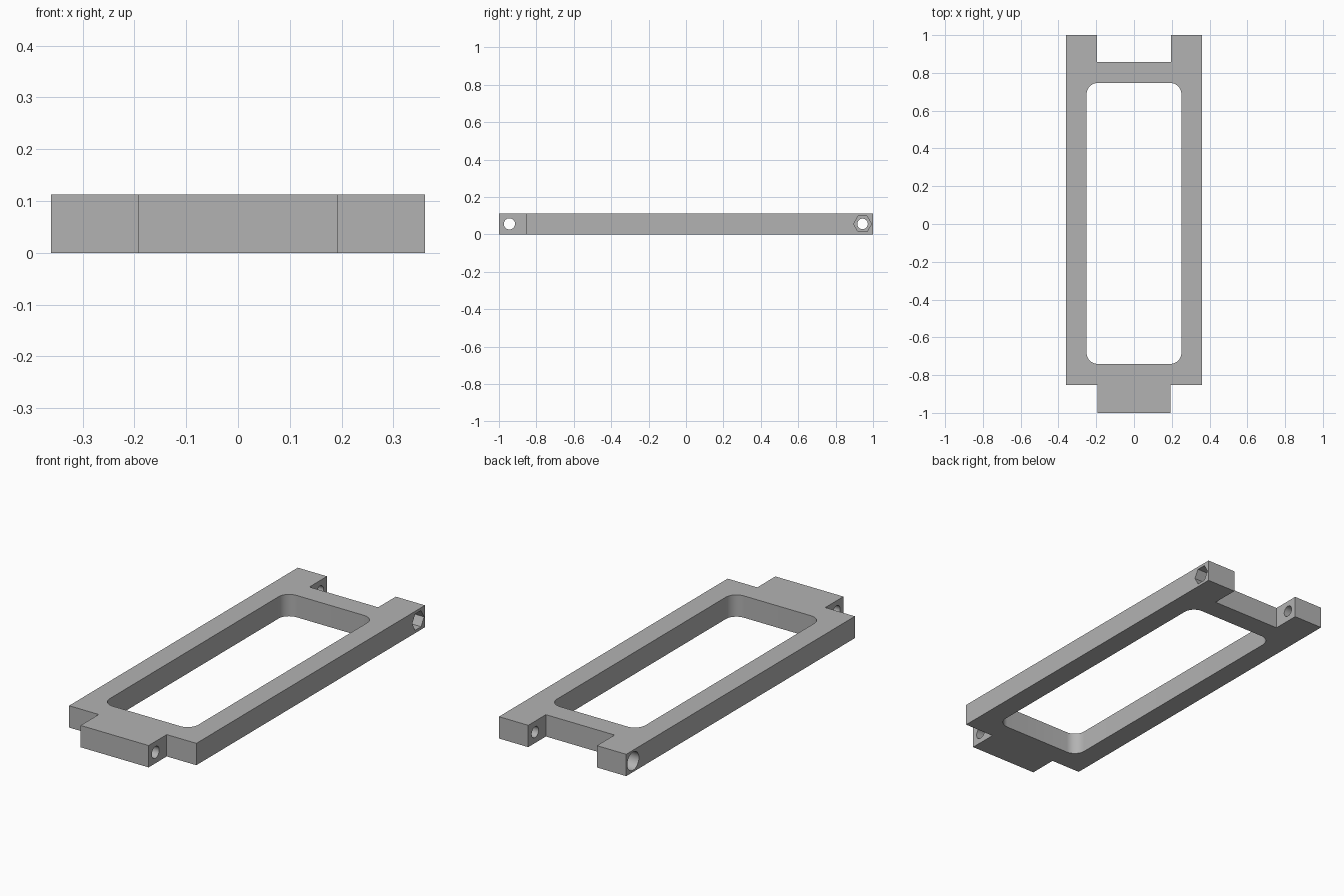
import bpy, bmesh, math
from mathutils import Matrix, Vector

if "Cube" in bpy.data.objects:
    bpy.data.objects.remove(bpy.data.objects["Cube"], do_unlink=True)

HALF_W, THICK, TONGUE = 0.361, 0.112, 0.193
PIN_Y, PIN_Z = 0.944, THICK / 2

grey = bpy.data.materials.new("plain grey")
grey.use_nodes = True
COLOUR = (0.45, 0.45, 0.45, 1)
grey.diffuse_color = COLOUR
grey.node_tree.nodes["Principled BSDF"].inputs["Base Color"].default_value = COLOUR


def add_object(name, bm):
    bmesh.ops.recalc_face_normals(bm, faces=bm.faces)
    mesh = bpy.data.meshes.new(name)
    bm.to_mesh(mesh)
    bm.free()
    mesh.materials.append(grey)
    obj = bpy.data.objects.new(name, mesh)
    bpy.context.collection.objects.link(obj)
    return obj


def prism(name, outline, z0, z1):
    bm = bmesh.new()
    face = bm.faces.new([bm.verts.new((x, y, z0)) for x, y in outline])
    top = bmesh.ops.extrude_face_region(bm, geom=[face])["geom"]
    bmesh.ops.translate(bm, vec=(0, 0, z1 - z0),
                        verts=[v for v in top if isinstance(v, bmesh.types.BMVert)])
    return add_object(name, bm)


def rod_x(name, radius, x0, x1, y, sides):
    """Cylinder along x with a corner pointing along y."""
    bm = bmesh.new()
    bmesh.ops.create_cone(bm, cap_ends=True, segments=sides, radius1=radius,
                          radius2=radius, depth=x1 - x0,
                          matrix=Matrix.Translation(((x0 + x1) / 2, y, PIN_Z))
                          @ Matrix.Rotation(math.pi / 2, 4, "Y"))
    return add_object(name, bm)


def rounded_rect(x, y0, y1, r, steps=10):
    corners = [(x - r, y1 - r), (r - x, y1 - r), (r - x, y0 + r), (x - r, y0 + r)]
    return [(cx + r * math.cos(a), cy + r * math.sin(a))
            for i, (cx, cy) in enumerate(corners)
            for a in [(i + s / steps) * math.pi / 2 for s in range(steps + 1)]]


# Frame outline: front tongue, side rails, rear fork
half = [(TONGUE, -1), (TONGUE, -0.853), (HALF_W, -0.853),
        (HALF_W, 1), (TONGUE + 0.002, 1), (TONGUE + 0.002, 0.857)]
outline = half + [(-x, y) for x, y in reversed(half)]
frame = prism("link_frame", outline, 0, THICK)

# Window, pin holes, nut pocket and bolt head pocket
cutters = [
    prism("window_cutter", rounded_rect(0.251, -0.741, 0.747, 0.06), -0.1, THICK + 0.1),
    rod_x("tongue_hole_cutter", 0.03, -0.3, 0.3, -PIN_Y, 32),
    rod_x("fork_hole_cutter", 0.028, -0.5, 0.5, PIN_Y, 32),
    rod_x("nut_pocket_cutter", 0.048, HALF_W - 0.07, 0.5, PIN_Y, 6),
    rod_x("head_pocket_cutter", 0.047, -0.5, 0.07 - HALF_W, PIN_Y, 32),
]
bpy.ops.object.select_all(action="DESELECT")
frame.select_set(True)
bpy.context.view_layer.objects.active = frame
for cutter in cutters:
    mod = frame.modifiers.new(cutter.name, "BOOLEAN")
    mod.operation, mod.solver, mod.object = "DIFFERENCE", "EXACT", cutter
    bpy.ops.object.modifier_apply(modifier=mod.name)
    bpy.data.objects.remove(cutter, do_unlink=True)

bpy.ops.object.shade_smooth_by_angle(angle=math.radians(30))
